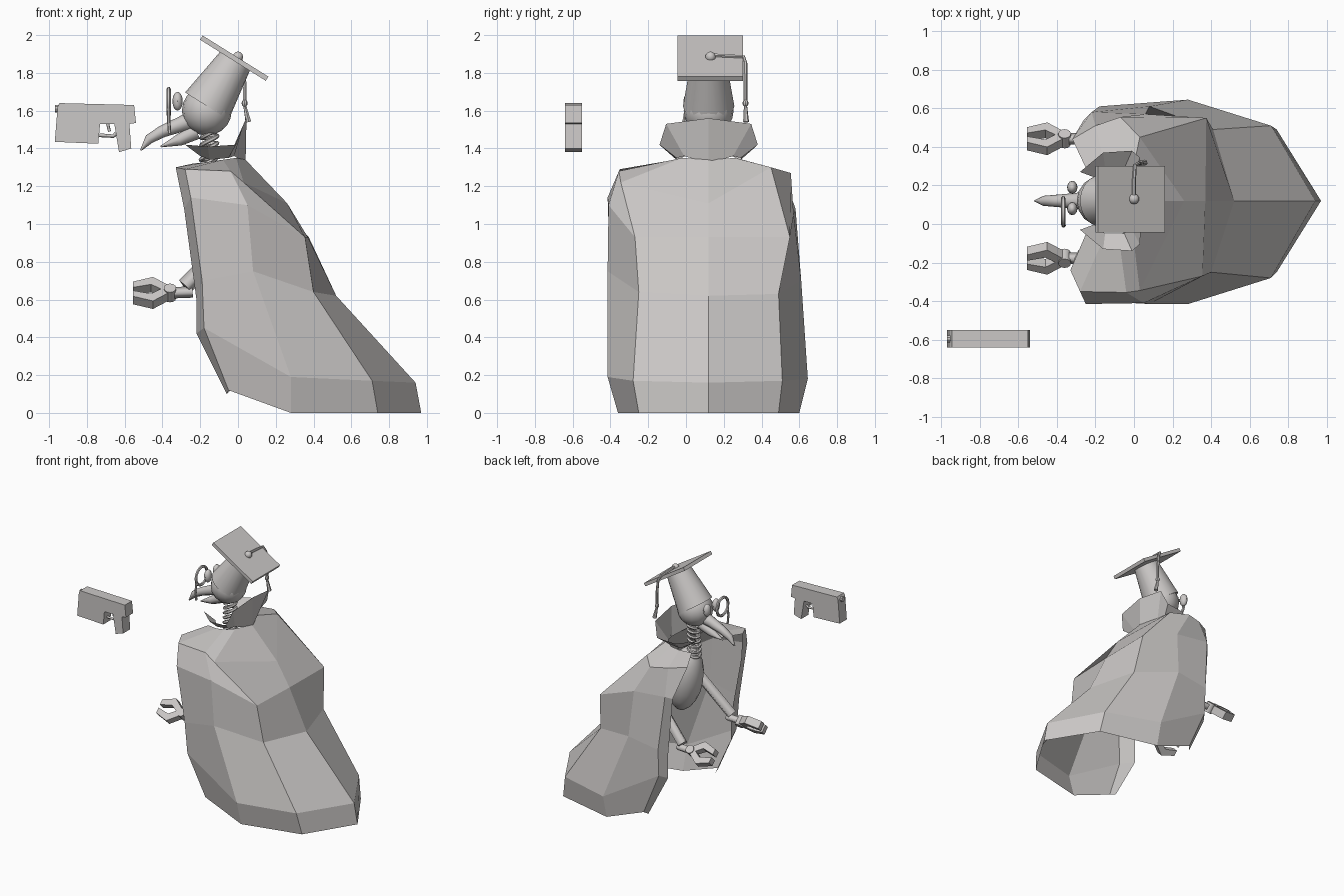
import bpy, bmesh, math
from mathutils import Matrix

if "Cube" in bpy.data.objects:
    bpy.data.objects.remove(bpy.data.objects["Cube"])

MID = 0.12  # the figure's own symmetry plane in y
T = Matrix.Translation


def turn(degrees, axis='Y'):
    return Matrix.Rotation(math.radians(degrees), 4, axis)


grey = bpy.data.materials.new("warm_grey")
grey.use_nodes = True
grey.diffuse_color = (0.6, 0.58, 0.57, 1)
grey.node_tree.nodes["Principled BSDF"].inputs["Base Color"].default_value = grey.diffuse_color


def select(ob):
    bpy.ops.object.select_all(action='DESELECT')
    ob.select_set(True)
    bpy.context.view_layer.objects.active = ob


def finish(name, bm, smooth=False, closed=True):
    if closed:
        bmesh.ops.recalc_face_normals(bm, faces=bm.faces)
    mesh = bpy.data.meshes.new(name)
    bm.to_mesh(mesh)
    bm.free()
    mesh.materials.append(grey)
    ob = bpy.data.objects.new(name, mesh)
    bpy.context.collection.objects.link(ob)
    if smooth:
        select(ob)
        bpy.ops.object.shade_smooth_by_angle(angle=math.radians(35))
    return ob


def sheet(name, right, centre, left):
    """Open sheet from columns (x, distance from MID, z), front to back on each side."""
    cols = [[(x, MID - h, z) for x, h, z in c] for c in right + [centre]]
    cols += [[(x, MID + h, z) for x, h, z in c] for c in reversed(left)]
    bm = bmesh.new()
    grid = [[bm.verts.new(p) for p in c] for c in cols]
    for a, b in zip(grid, grid[1:]):
        for i in range(len(a) - 1):
            bm.faces.new((a[i], b[i], b[i + 1], a[i + 1]))
    return finish(name, bm, closed=False)


def plate(name, outline, thick, matrix):
    """Outline in x-z, thickened along y."""
    bm = bmesh.new()
    face = bm.faces.new([bm.verts.new((x, -thick / 2, z)) for x, z in outline])
    new = bmesh.ops.extrude_face_region(bm, geom=[face])["geom"]
    for v in new:
        if isinstance(v, bmesh.types.BMVert):
            v.co.y += thick
    bm.transform(matrix)
    return finish(name, bm)


def ball(name, centre, size, segments=16, lean=0):
    bm = bmesh.new()
    bmesh.ops.create_uvsphere(bm, u_segments=segments, v_segments=segments // 2 + 2, radius=1)
    bm.transform(T(centre) @ turn(lean) @ Matrix.Diagonal((*size, 1)))
    return finish(name, bm, smooth=True)


def drum(name, matrix, low, high, depth, segments=20):
    bm = bmesh.new()
    bmesh.ops.create_cone(bm, cap_ends=True, segments=segments, radius1=low, radius2=high, depth=depth)
    bm.transform(matrix)
    return finish(name, bm, smooth=True)


def tube(name, points, radius, radii=None, sides=2, cyclic=False):
    curve = bpy.data.curves.new(name, 'CURVE')
    curve.dimensions = '3D'
    curve.bevel_depth = radius
    curve.bevel_resolution = sides
    curve.use_fill_caps = True
    line = curve.splines.new('POLY')
    line.points.add(len(points) - 1)
    for i, p in enumerate(points):
        line.points[i].co = (*p, 1)
        line.points[i].radius = radii[i] if radii else 1
    line.use_cyclic_u = cyclic
    curve.materials.append(grey)
    ob = bpy.data.objects.new(name, curve)
    bpy.context.collection.objects.link(ob)
    select(ob)
    bpy.ops.object.convert(target='MESH')
    if sides:
        bpy.ops.object.shade_smooth_by_angle(angle=math.radians(50))
    return ob


# Cape: front edge, front side, side and back corner, differing a little left to right
cape_right = [
    [(-.06, .4, .1), (-.22, .37, .42), (-.22, .37, .6), (-.285, .41, 1.08), (-.33, .36, 1.3), (-.24, .15, 1.32)],
    [(-.05, .46, .12), (-.18, .5, .45), (-.19, .52, .7), (-.25, .535, 1.14), (-.28, .47, 1.29), (-.15, .18, 1.33)],
    [(.28, .48, 0), (.28, .535, .19), (.08, .535, .75), (.05, .53, 1.1), (-.04, .475, 1.28), (-.08, .18, 1.34)],
    [(.74, .37, 0), (.71, .4, .17), (.4, .37, .64), (.355, .39, .93), (.03, .465, 1.22), (-.01, .14, 1.35)],
]
cape_left = [
    [(-.06, .44, .1), (-.22, .42, .42), (-.22, .42, .6), (-.26, .42, 1.06), (-.32, .32, 1.29), (-.24, .15, 1.32)],
    [(-.04, .47, .12), (-.18, .48, .45), (-.18, .49, .66), (-.22, .46, 1.08), (-.2, .39, 1.28), (-.15, .18, 1.33)],
    [(.28, .48, 0), (.28, .525, .18), (.08, .49, .7), (.06, .45, 1.05), (-.07, .435, 1.27), (-.08, .18, 1.34)],
    [(.74, .37, 0), (.71, .39, .17), (.41, .37, .63), (.375, .43, .93), (.03, .33, 1.3), (-.01, .14, 1.35)],
]
cape_back = [(.97, 0, 0), (.94, 0, .16), (.52, 0, .62), (.37, 0, .93), (.26, 0, 1.11), (.04, 0, 1.34)]
sheet("cape", cape_right, cape_back, cape_left)

# Flared collar
collar_side = [
    [(-.2, .12, 1.36), (-.28, .15, 1.42)],
    [(-.15, .17, 1.34), (-.16, .25, 1.41)],
    [(-.05, .17, 1.35), (-.01, .26, 1.42)],
    [(-.02, .13, 1.36), (.03, .225, 1.53)],
]
sheet("collar", collar_side, [(.04, 0, 1.32), (.045, 0, 1.56)], collar_side)

# Body and spring neck
ball("body", (-.08, MID, 1.02), (.13, .13, .26), lean=-10)
turns = 7
tube("neck_spring", [
    (-.16 + .01 * t / 84 + .042 * math.cos(t * math.tau / 12),
     MID + .042 * math.sin(t * math.tau / 12), 1.22 + .27 * t / 84 + .015 * math.cos(t * math.tau / 12))
    for t in range(12 * turns + 1)], .012, sides=1)

# Head and tapered cap
ball("head", (-.165, MID, 1.6), (.132, .132, .132))
drum("cap_crown", T((-.088, MID, 1.747)) @ turn(32), .136, .092, .29)
bm = bmesh.new()
bmesh.ops.create_cube(bm, size=1)
bm.transform(T((-.02, MID + .008, 1.878)) @ turn(32) @ Matrix.Diagonal((.41, .345, .026, 1)))
finish("cap_board", bm)

# Button, cord and tassel
ball("cap_button", (.0, MID + .01, 1.885), (.028, .028, .028), 10)
tube("tassel_cord", [(0, MID, 1.895), (0, .22, 1.89), (.005, .305, 1.885), (.025, .315, 1.85),
                     (.035, .315, 1.75), (.035, .315, 1.64)], .01, sides=1)
ball("tassel_knot", (.035, .315, 1.64), (.016, .016, .02), 8)
tube("tassel_tail", [(.035, .315, 1.63), (.055, .318, 1.54)], .01, [.8, 1.6], sides=1)

# Beak
tube("upper_beak", [(-.24, MID, 1.55), (-.31, MID, 1.525), (-.4, MID, 1.49), (-.47, MID, 1.45), (-.515, MID, 1.39)],
     .04, [1.25, 1, .8, .65, .1])
tube("lower_beak", [(-.22, MID, 1.49), (-.31, MID, 1.445), (-.41, MID, 1.41)], .042, [1, .75, .1])

# Eyes and monocle
for side, name in ((-1, "right"), (1, "left")):
    ball(name + "_eye", (-.32, MID + .055 * side + .015, 1.65), (.027, .034, .05), 12)
ring = [(-.367, .065 + .07 * math.cos(a), 1.645 + .07 * math.sin(a))
        for a in (i * math.tau / 20 for i in range(20))]
tube("monocle_rim", ring, .011, sides=1, cyclic=True)
tube("monocle_chain", [(-.367, .0, 1.61), (-.367, -.01, 1.55), (-.362, -.008, 1.48)], .009, sides=1)

# Arms with two-fingered grippers
finger = [(.01, .015), (-.09, .09), (-.195, .055), (-.195, .012), (-.1, .035), (-.03, -.012)]
for side, name in ((-1, "right"), (1, "left")):
    y = MID + .31 * side + .012
    hinge = T((-.36, y, .635)) @ turn(side * 45, 'X')
    tube(name + "_arm", [(.05, MID + .25 * side, 1), (-.28, y, .67)], .045, sides=0)
    tube(name + "_wrist", [(-.24, y, .64), (-.37, y, .635)], .03, sides=0)
    drum(name + "_hinge", hinge @ turn(90, 'X'), .033, .033, .075, 12)
    for flip, place in ((1, "upper"), (-1, "lower")):
        plate(f"{name}_{place}_finger", finger, .06, hinge @ Matrix.Diagonal((1, 1, flip, 1)))

# Floating pistol
hand = T((0, -.595, 0))
plate("pistol_frame", [(-.97, 1.435), (-.955, 1.62), (-.945, 1.64), (-.55, 1.63), (-.54, 1.535), (-.575, 1.53),
                       (-.565, 1.4), (-.63, 1.38), (-.655, 1.53), (-.73, 1.53), (-.74, 1.425)], .09, hand)
tube("trigger_guard", [(-.735, -.595, 1.47), (-.66, -.595, 1.465), (-.645, -.595, 1.48)], .01, sides=0)
tube("trigger", [(-.69, -.595, 1.53), (-.68, -.595, 1.49)], .008, sides=0)
drum("pistol_muzzle", T((-.955, -.595, 1.61)) @ turn(90), .02, .02, .03, 10)
